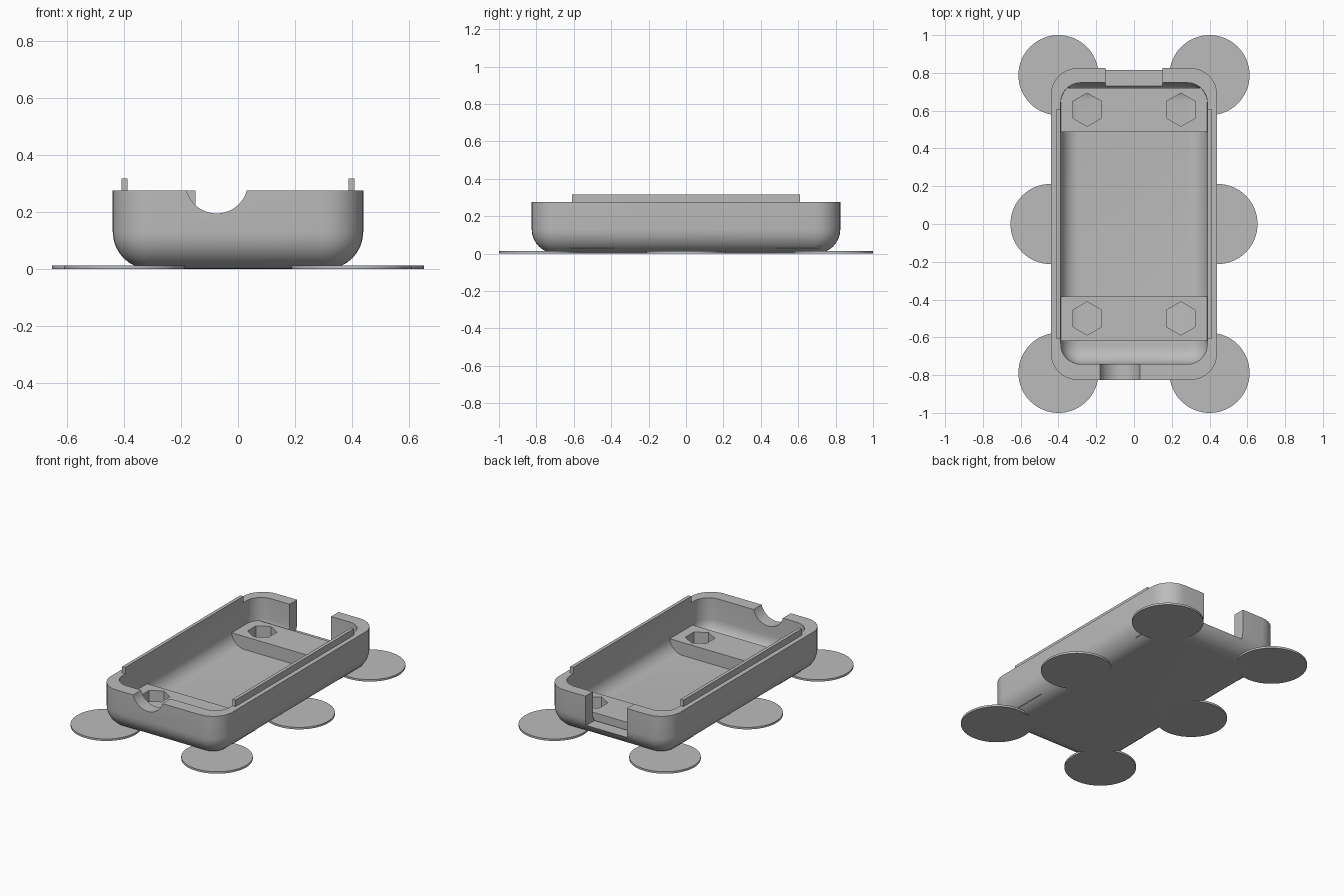
import bpy, bmesh, math
from mathutils import Matrix

if "Cube" in bpy.data.objects:
    bpy.data.objects.remove(bpy.data.objects["Cube"], do_unlink=True)

GREY = (0.5, 0.5, 0.5, 1)
grey = bpy.data.materials.new("plain grey")
grey.use_nodes = True
grey.diffuse_color = GREY
grey.node_tree.nodes["Principled BSDF"].inputs["Base Color"].default_value = GREY


def add_object(name, bm):
    bmesh.ops.recalc_face_normals(bm, faces=bm.faces)
    mesh = bpy.data.meshes.new(name)
    bm.to_mesh(mesh)
    bm.free()
    obj = bpy.data.objects.new(name, mesh)
    obj.data.materials.append(grey)
    bpy.context.collection.objects.link(obj)
    return obj


def box(name, low, high):
    bm = bmesh.new()
    bmesh.ops.create_cube(bm, size=1)
    for v in bm.verts:
        v.co = [lo + (c + 0.5) * (hi - lo) for c, lo, hi in zip(v.co, low, high)]
    return add_object(name, bm)


def cylinder(name, centre, radius, depth, sides, turn=Matrix()):
    bm = bmesh.new()
    bmesh.ops.create_cone(bm, cap_ends=True, segments=sides, radius1=radius,
                          radius2=radius, depth=depth,
                          matrix=Matrix.Translation(centre) @ turn)
    return add_object(name, bm)


def select(obj):
    bpy.ops.object.select_all(action='DESELECT')
    obj.select_set(True)
    bpy.context.view_layer.objects.active = obj


def cut(obj, cutter):
    cutter.hide_render = True
    mod = obj.modifiers.new("cut", 'BOOLEAN')
    mod.operation, mod.solver, mod.object = 'DIFFERENCE', 'EXACT', cutter
    select(obj)
    bpy.ops.object.modifier_apply(modifier=mod.name)
    bpy.data.objects.remove(cutter, do_unlink=True)


def smooth(obj):
    select(obj)
    bpy.ops.object.shade_smooth_by_angle(angle=math.radians(30))


def rounded_ring(bm, hx, hy, radius, y0, z, steps=8):
    """Rounded rectangle of vertices, centred at y0."""
    ring = []
    for q, (sx, sy) in enumerate([(1, 1), (-1, 1), (-1, -1), (1, -1)]):
        for i in range(steps + 1):
            a = (q + i / steps) * math.pi / 2
            ring.append(bm.verts.new((sx * (hx - radius) + radius * math.cos(a),
                                      y0 + sy * (hy - radius) + radius * math.sin(a), z)))
    return ring


def bowl_rings(bm, hx, hy, corner, y0, floor, fillet, top, steps=8):
    """Rings from a flat floor, round the fillet and up to the rim."""
    rings = []
    for i in range(steps + 1):
        a = i / steps * math.pi / 2
        inset = fillet * (1 - math.sin(a))
        rings.append(rounded_ring(bm, hx - inset, hy - inset, corner - inset, y0,
                                  floor + fillet * (1 - math.cos(a))))
    rings.append(rounded_ring(bm, hx, hy, corner, y0, top))
    return rings


# Tray shell: outer bowl, flat rim, inner bowl
RIM = 0.275
bm = bmesh.new()
outer = bowl_rings(bm, 0.44, 0.825, 0.14, 0, 0, 0.13, RIM)
inner = bowl_rings(bm, 0.388, 0.745, 0.105, 0.003, 0.04, 0.095, RIM)
rings = outer + inner[::-1]
for a, b in zip(rings, rings[1:]):
    for i in range(len(a)):
        j = (i + 1) % len(a)
        bm.faces.new((a[i], a[j], b[j], b[i]))
bm.faces.new(outer[0])
bm.faces.new(inner[0])
shell = add_object("tray_shell", bm)

# Square opening in the back wall, round cable opening in the front wall
cut(shell, box("back_cutter", (-0.15, 0.72, 0.08), (0.15, 0.95, 0.5)))
cut(shell, cylinder("cable_cutter", (-0.075, -0.8, 0.305), 0.11, 0.3, 48,
                    Matrix.Rotation(math.pi / 2, 4, 'X')))
smooth(shell)

# Cross bars with hexagonal nut pockets
for name, y_low, y_high, y_hex in (("front_bar", -0.62, -0.385, -0.5),
                                   ("back_bar", 0.487, 0.72, 0.605)):
    bar = box(name, (-0.395, y_low, 0.03), (0.395, y_high, 0.125))
    for side in (-1, 1):
        cut(bar, cylinder("nut_cutter", (side * 0.248, y_hex, 0.1), 0.088, 0.3, 6))

# Raised lips on the side walls
for name, side in (("left", 1), ("right", -1)):
    x_low, x_high = sorted((side * 0.388, side * 0.41))
    box(name + "_lip", (x_low, -0.61, RIM - 0.02), (x_high, 0.61, 0.317))

# Thin round pads under the corners and sides
PAD = 0.013
for x_name, sx in (("left", 1), ("right", -1)):
    for y_name, x, y in (("front", 0.4, -0.788), ("middle", 0.442, 0), ("back", 0.4, 0.788)):
        pad = cylinder(f"{y_name}_{x_name}_pad", (sx * x, y, PAD / 2), 0.212, PAD, 64)
        smooth(pad)
